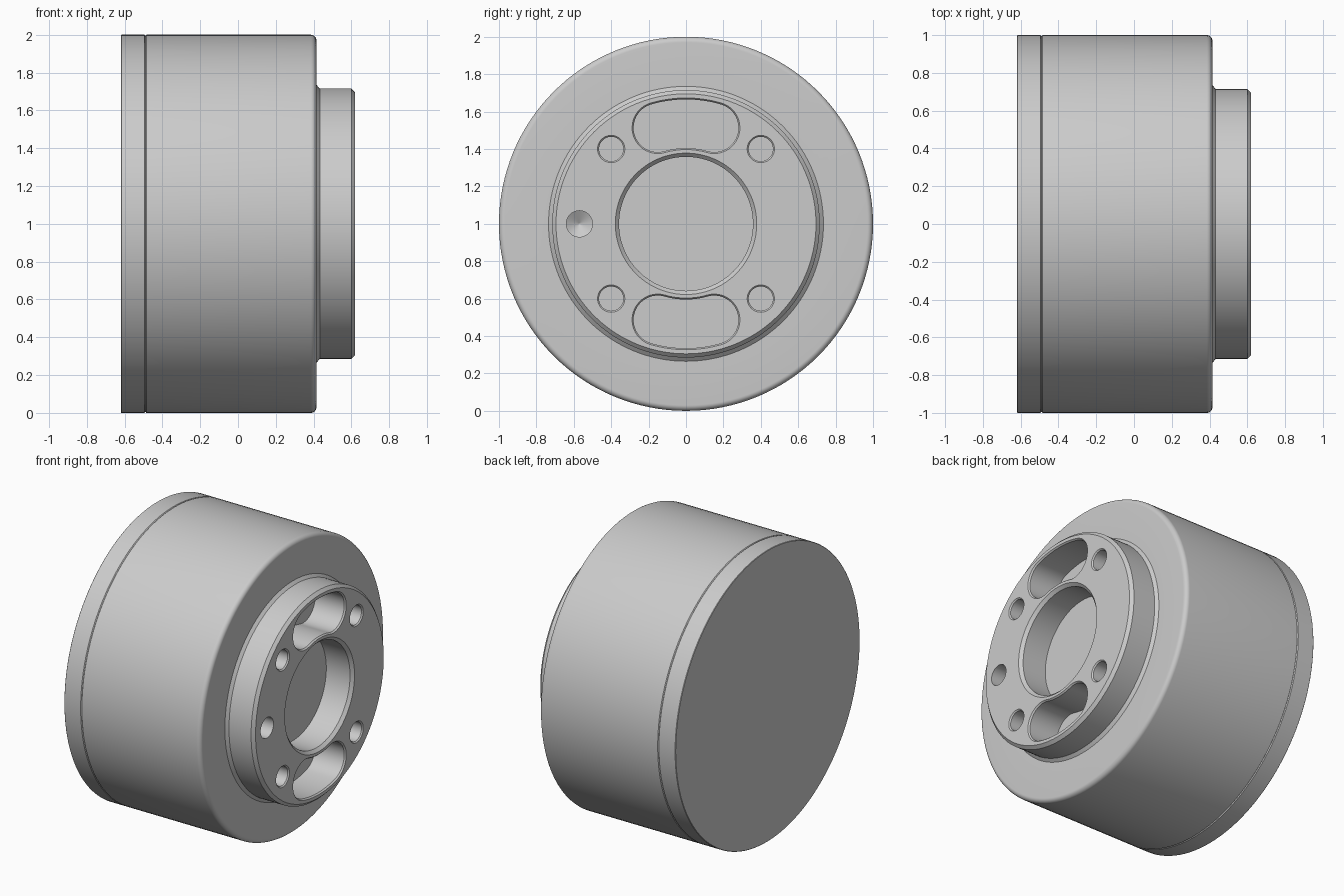
import bpy, bmesh, math
from mathutils import Vector

cube = bpy.data.objects.get("Cube")
if cube:
    bpy.data.objects.remove(cube)

grey = bpy.data.materials.new("machined_grey")
grey.use_nodes = True
colour = (0.6, 0.6, 0.6, 1)
grey.diffuse_color = colour
grey.node_tree.nodes["Principled BSDF"].inputs["Base Color"].default_value = colour

AXIS_Z = 1.0


def loft(bm, sections):
    """Skin closed outlines given as (x, [(y, z), ...]) and cap both ends."""
    rings = [[bm.verts.new((x, y, z + AXIS_Z)) for y, z in pts] for x, pts in sections]
    for a, b in zip(rings, rings[1:]):
        n = len(a)
        for i in range(n):
            bm.faces.new((a[i], a[(i + 1) % n], b[(i + 1) % n], b[i]))
    bm.faces.new(rings[0][::-1])
    bm.faces.new(rings[-1])


def arc(cy, cz, r, start, end, n):
    """Points on an arc; angles are measured from up towards +y."""
    return [(cy + r * math.sin(t), cz + r * math.cos(t))
            for t in (start + (end - start) * i / n for i in range(n + 1))]


def circle(r, y=0, z=0, n=128):
    return arc(y, z, r, 0, math.tau, n)[:-1]


def kidney(grow, side):
    """Curved slot concentric with the hub, above (side 1) or below (-1)."""
    mid, half, r = 0.535, 0.285, 0.13 + grow
    cy, cz = mid * math.sin(half), mid * math.cos(half)
    pts = arc(0, 0, mid + r, -half, half, 16)
    pts += arc(cy, cz, r, half, half + math.pi, 20)[1:]
    pts += arc(0, 0, mid - r, half, -half, 16)[1:]
    pts += arc(-cy, cz, r, math.pi - half, math.tau - half, 20)[1:-1]
    return [(y, z * side) for y, z in pts]


def finish(name, bm):
    bmesh.ops.recalc_face_normals(bm, faces=bm.faces)
    mesh = bpy.data.meshes.new(name)
    bm.to_mesh(mesh)
    bm.free()
    mesh.materials.append(grey)
    ob = bpy.data.objects.new(name, mesh)
    bpy.context.collection.objects.link(ob)
    return ob


def turned(name, profile):
    bm = bmesh.new()
    loft(bm, [(x, circle(r)) for x, r in profile])
    return finish(name, bm)


def select(ob):
    bpy.ops.object.select_all(action='DESELECT')
    ob.select_set(True)
    bpy.context.view_layer.objects.active = ob


# Rear cap with a fine bevel at the seam
rear_cap = turned("rear_cap", [(-0.62, 0.997), (-0.617, 1), (-0.495, 1),
                               (-0.49, 0.994), (-0.485, 0.994)])

# Housing with a rounded front edge and a socket for the hub
edge = [(0.385 + 0.03 * math.sin(t), 0.97 + 0.03 * math.cos(t))
        for t in (math.pi / 2 * i / 8 for i in range(9))]
housing = turned("housing", [(-0.49, 0.994), (-0.485, 1)] + edge +
                 [(0.415, 0.735), (0.435, 0.712), (0.2, 0.71)])

# Front hub with chamfered rim and stepped central bore
hub = turned("front_hub", [(0.22, 0.715), (0.6, 0.715), (0.62, 0.695),
                           (0.62, 0.378), (0.6, 0.358), (0.42, 0.358)])

# Cutters: two kidney slots, four bolt holes and a drilled pin hole
bm = bmesh.new()
for side in (1, -1):
    loft(bm, [(x, kidney(g, side)) for x, g in
              ((0.39, 0), (0.61, 0), (0.62, 0.008), (0.64, 0.008))])
for sy in (1, -1):
    for sz in (1, -1):
        loft(bm, [(x, circle(r, 0.4 * sy, 0.4 * sz, 48)) for x, r in
                  ((0.42, 0.065), (0.612, 0.065), (0.62, 0.073), (0.64, 0.073))])
loft(bm, [(x, circle(r, -0.57, 0, 48)) for x, r in
          ((0.43, 0.001), (0.47, 0.07), (0.64, 0.07))])
cutter = finish("hub_cutter", bm)
cutter.hide_render = True

cut = hub.modifiers.new("holes", 'BOOLEAN')
cut.operation = 'DIFFERENCE'
cut.solver = 'EXACT'
cut.object = cutter
select(hub)
bpy.ops.object.modifier_apply(modifier=cut.name)
bpy.data.objects.remove(cutter)

# Smooth curved walls, crisp machined edges
for ob in (rear_cap, housing, hub):
    select(ob)
    bpy.ops.object.shade_smooth_by_angle(angle=math.radians(25))
